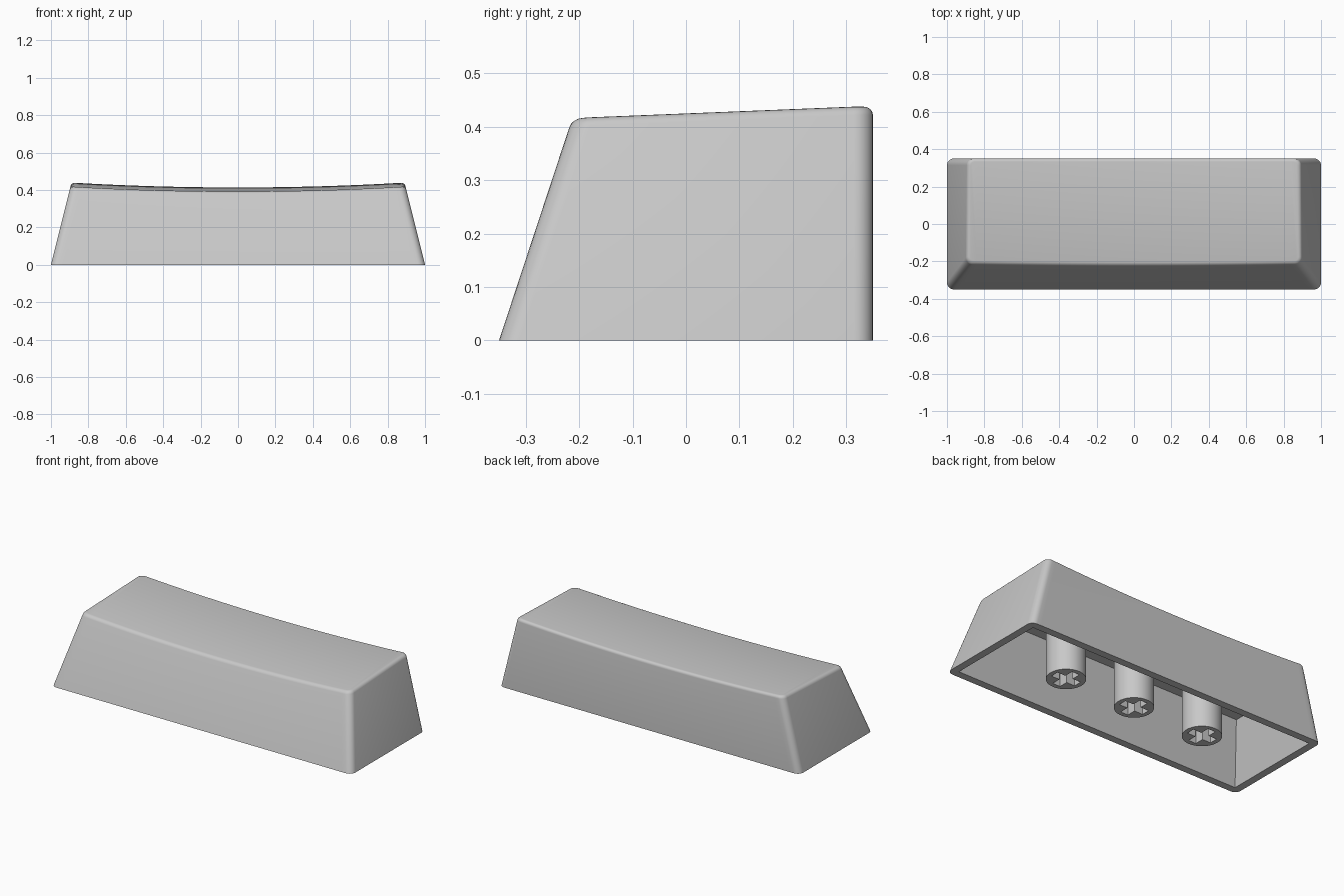
import bpy, bmesh, math

cube = bpy.data.objects.get("Cube")
if cube:
    bpy.data.objects.remove(cube, do_unlink=True)

GREY = (0.58, 0.58, 0.58, 1)
plastic = bpy.data.materials.new("grey plastic")
plastic.use_nodes = True
plastic.diffuse_color = GREY
plastic.node_tree.nodes["Principled BSDF"].inputs["Base Color"].default_value = GREY

COLUMNS = 32
WALL = 0.045


def finish(bm, name, angle):
    bmesh.ops.recalc_face_normals(bm, faces=bm.faces)
    mesh = bpy.data.meshes.new(name)
    bm.to_mesh(mesh)
    bm.free()
    mesh.materials.append(plastic)
    ob = bpy.data.objects.new(name, mesh)
    bpy.context.collection.objects.link(ob)
    bpy.ops.object.select_all(action="DESELECT")
    ob.select_set(True)
    bpy.context.view_layer.objects.active = ob
    bpy.ops.object.shade_smooth_by_angle(angle=math.radians(angle))
    return ob


def tapered_block(bm, columns, inset, top_z):
    """Block with leaning front and ends, upright back and a top set by top_z(u, y)."""
    rows = []
    for i in range(columns + 1):
        u = 2 * i / columns - 1
        row = []
        for y0, lean, is_top in ((-0.35 + inset, 0.33, 0), (-0.35 + inset, 0.33, 1),
                                 (0.35 - inset, 0, 1), (0.35 - inset, 0, 0)):
            z = top_z(u, y0 + lean * 0.4) if is_top else 0
            row.append(bm.verts.new((u * (1 - inset - 0.25 * z), y0 + lean * z, z)))
        rows.append(row)
    faces = [bm.faces.new(rows[0]), bm.faces.new(rows[-1][::-1])]
    for a, b in zip(rows, rows[1:]):
        for k in range(4):
            n = (k + 1) % 4
            faces.append(bm.faces.new((a[k], b[k], b[n], a[n])))
    bmesh.ops.recalc_face_normals(bm, faces=faces)
    return faces


# Cap: dished outer skin with rounded corners
bm = bmesh.new()
tapered_block(bm, COLUMNS, 0, lambda u, y: 0.40 + 0.04 * y + 0.026 * u * u)


def is_corner(e):
    a, b = (f.normal for f in e.link_faces)
    return abs(a.z) < 0.7 and abs(b.z) < 0.7 and e.calc_face_angle() > 0.8


corners = [e for e in bm.edges if is_corner(e)]
bmesh.ops.bevel(bm, geom=corners, offset=0.036, segments=6, profile=0.5, affect="EDGES")
bm.normal_update()
brim = [e for e in bm.edges
        if len(e.link_faces) == 2
        and max(f.normal.z for f in e.link_faces) > 0.9
        and min(f.normal.z for f in e.link_faces) < 0.7]
bmesh.ops.bevel(bm, geom=brim, offset=0.017, segments=4, profile=0.5, affect="EDGES")

# Cap: inner cavity, then the flat rim joining both skins
tapered_block(bm, 1, WALL, lambda u, y: 0.335)
bm.normal_update()
under = [f for f in bm.faces if f.normal.z < -0.9]
bmesh.ops.delete(bm, geom=under, context="FACES")
edges = [e for e in bm.edges if e.is_boundary]
bmesh.ops.triangle_fill(bm, edges=edges, use_beauty=True, normal=(0, 0, -1))
finish(bm, "key_cap", 35)


# Stems: round posts with a cross-shaped socket
def ring(bm, points):
    verts = [bm.verts.new((x, y, 0)) for x, y in points]
    return [bm.edges.new((v, verts[i - 1])) for i, v in enumerate(verts)]


def stem(name, x, radius=0.107, arm=0.08, half=0.025):
    bm = bmesh.new()
    circle = [(radius * math.cos(t * math.tau / 48), radius * math.sin(t * math.tau / 48))
              for t in range(48)]
    cross = []
    for q in range(4):
        c, s = round(math.cos(q * math.pi / 2)), round(math.sin(q * math.pi / 2))
        for px, py in ((arm, -half), (arm, half), (half, half)):
            cross.append((c * px - s * py, s * px + c * py))
    edges = ring(bm, circle) + ring(bm, cross)
    bmesh.ops.triangle_fill(bm, edges=edges, use_beauty=True, normal=(0, 0, -1))
    top = bmesh.ops.extrude_face_region(bm, geom=bm.faces[:], use_keep_orig=True)
    verts = [g for g in top["geom"] if isinstance(g, bmesh.types.BMVert)]
    bmesh.ops.translate(bm, verts=verts, vec=(0, 0, 0.345))
    finish(bm, name, 35).location.x = x


for side, x in (("right", -0.47), ("middle", 0), ("left", 0.47)):
    stem("stem_" + side, x)
